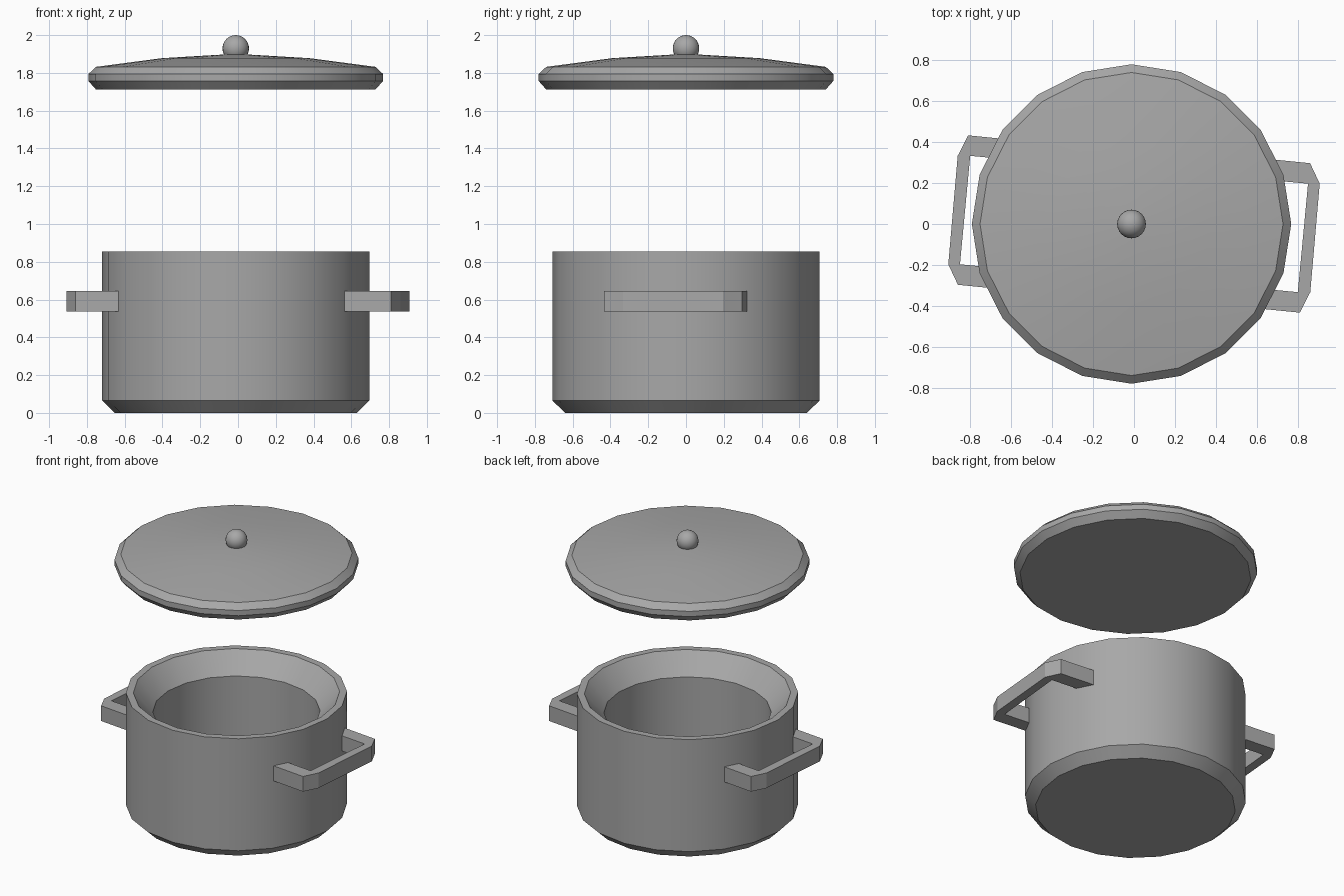
import bpy, bmesh, math

if "Cube" in bpy.data.objects:
    bpy.data.objects.remove(bpy.data.objects["Cube"])

CX = -0.012   # axis of the pot and lid
SIDES = 20

metal = bpy.data.materials.new("grey_metal")
metal.diffuse_color = (0.39, 0.39, 0.39, 1)
metal.use_nodes = True
metal.node_tree.nodes["Principled BSDF"].inputs["Base Color"].default_value = metal.diffuse_color


def finish(name, bm, smooth=True):
    bmesh.ops.recalc_face_normals(bm, faces=bm.faces)
    mesh = bpy.data.meshes.new(name)
    bm.to_mesh(mesh)
    bm.free()
    mesh.materials.append(metal)
    ob = bpy.data.objects.new(name, mesh)
    bpy.context.collection.objects.link(ob)
    if smooth:
        bpy.ops.object.select_all(action='DESELECT')
        ob.select_set(True)
        bpy.context.view_layer.objects.active = ob
        bpy.ops.object.shade_smooth_by_angle(angle=math.radians(30))
    return ob


def lathe(name, profile):
    """Turn (radius, z) points, capped at both ends, around the pot axis."""
    bm = bmesh.new()
    rings = []
    for r, z in profile:
        rings.append([bm.verts.new((CX + r * math.cos(2 * math.pi * i / SIDES),
                                    r * math.sin(2 * math.pi * i / SIDES), z))
                      for i in range(SIDES)])
    for a, b in zip(rings, rings[1:]):
        for i in range(SIDES):
            j = (i + 1) % SIDES
            bm.faces.new((a[i], a[j], b[j], b[i]))
    bm.faces.new(rings[0])
    bm.faces.new(rings[-1])
    return finish(name, bm)


# Pot body: chamfered base, straight wall, sloping rim, inner well
lathe("pot_body", [(0.64, 0), (0.707, 0.065), (0.707, 0.855), (0.66, 0.855),
                   (0.535, 0.72), (0.535, 0.08)])

# Lid: chamfered edge and low dome
lathe("lid", [(0.74, 1.712), (0.78, 1.757), (0.78, 1.794), (0.74, 1.832),
              (0.39, 1.878), (0.07, 1.897)])

# Lid knob
bm = bmesh.new()
bmesh.ops.create_uvsphere(bm, u_segments=24, v_segments=16, radius=0.07)
bmesh.ops.translate(bm, verts=bm.verts, vec=(CX, 0, 1.93))
finish("lid_knob", bm)

# Side handles: one slightly turned bracket outline, repeated half a turn round
OUTLINE = [(0.58, 0.325), (0.86, 0.297), (0.907, 0.197), (0.861, -0.333),
           (0.81, -0.433), (0.53, -0.405), (0.53, -0.307), (0.80, -0.333),
           (0.85, 0.197), (0.58, 0.222)]
for name, s in (("right_handle", 1), ("left_handle", -1)):
    bm = bmesh.new()
    face = bm.faces.new([bm.verts.new((s * x, s * y, 0.538)) for x, y in OUTLINE])
    top = bmesh.ops.extrude_face_region(bm, geom=[face], use_keep_orig=True)
    bmesh.ops.translate(bm, vec=(0, 0, 0.107),
                        verts=[v for v in top["geom"] if isinstance(v, bmesh.types.BMVert)])
    finish(name, bm, smooth=False)
